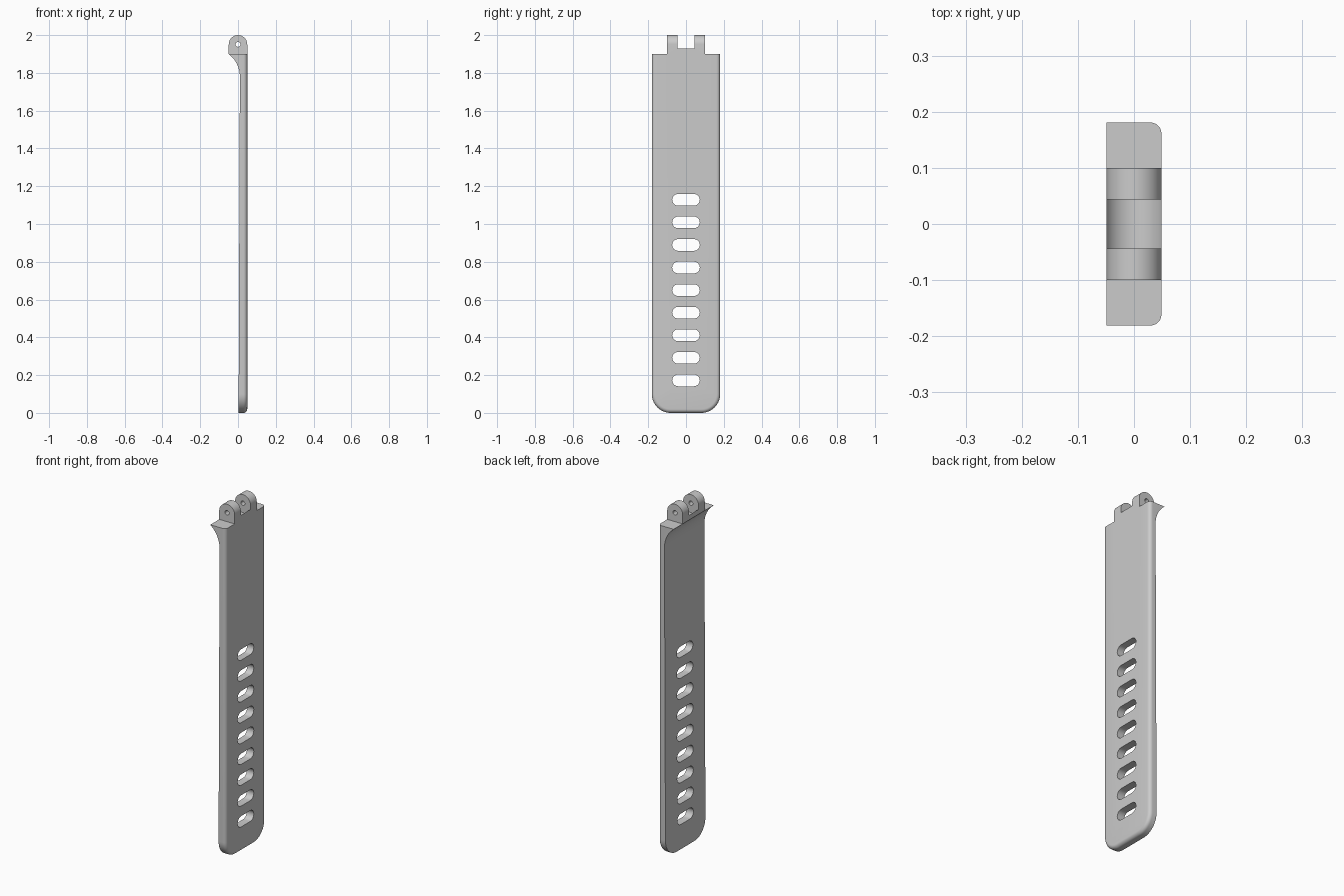
import bpy, bmesh
from math import sin, cos, pi, asin, radians
from mathutils import Vector

cube = bpy.data.objects.get("Cube")
if cube:
    bpy.data.objects.remove(cube, do_unlink=True)

grey = bpy.data.materials.new("strap grey")
grey.use_nodes = True
grey.diffuse_color = (0.6, 0.6, 0.6, 1)
grey.node_tree.nodes["Principled BSDF"].inputs["Base Color"].default_value = (0.6, 0.6, 0.6, 1)

HALF_T, HALF_W = 0.049, 0.181      # half thickness at the hinge, half width
SHOULDER, HINGE_Z = 1.9, 1.951     # top of the band, centre of the hinge


def arc(cx, cy, r, start, end, n):
    """Points on an arc, angles in radians."""
    return [(cx + r * cos(start + (end - start) * i / n),
             cy + r * sin(start + (end - start) * i / n)) for i in range(n + 1)]


def prism(bm, points, axis, lo, hi):
    """Extrude a (horizontal, z) profile along x or y; returns the far cap."""
    place = (lambda h, z: (lo, h, z)) if axis == 'X' else (lambda h, z: (h, lo, z))
    base = bm.faces.new([bm.verts.new(place(h, z)) for h, z in points])
    step = Vector((hi - lo, 0, 0)) if axis == 'X' else Vector((0, hi - lo, 0))
    geom = bmesh.ops.extrude_face_region(bm, geom=[base], use_keep_orig=True)['geom']
    bmesh.ops.translate(bm, vec=step, verts=[g for g in geom if isinstance(g, bmesh.types.BMVert)])
    return next(g for g in geom if isinstance(g, bmesh.types.BMFace))


def finish(name, bm):
    bmesh.ops.recalc_face_normals(bm, faces=bm.faces)
    mesh = bpy.data.meshes.new(name)
    bm.to_mesh(mesh)
    bm.free()
    mesh.materials.append(grey)
    obj = bpy.data.objects.new(name, mesh)
    bpy.context.collection.objects.link(obj)
    return obj


def combine(target, tool, operation):
    """Apply a boolean and discard the tool."""
    tool.hide_render = True
    mod = target.modifiers.new(operation, 'BOOLEAN')
    mod.operation, mod.solver, mod.object = operation, 'EXACT', tool
    bpy.context.view_layer.objects.active = target
    bpy.ops.object.modifier_apply(modifier=mod.name)
    bpy.data.objects.remove(tool, do_unlink=True)


# Band: side profile with a concave flare under the hinge
bm = bmesh.new()
flare = arc(0.01 - 0.15, 1.78, 0.15, 0, asin(0.8), 14)
flare[-1] = (-HALF_T, SHOULDER)
side = [(0.003, -0.05), (HALF_T, -0.05), (HALF_T, SHOULDER)] + flare[::-1]
prism(bm, side, 'Y', -0.3, 0.3)
band = finish("strap_band", bm)

# Band outline: rounded lower corners, outer rim rounded over
bm = bmesh.new()
R = 0.1
outline = (arc(R - HALF_W, R, R, pi, 1.5 * pi, 14) + arc(HALF_W - R, R, R, 1.5 * pi, 2 * pi, 14)
           + [(HALF_W, 2.1), (-HALF_W, 2.1)])
cap = prism(bm, outline, 'X', -0.2, HALF_T)
rim = [e for e in cap.edges if min(v.co.z for v in e.verts) < 2]
bmesh.ops.bevel(bm, geom=rim, offset=0.02, segments=6, profile=0.5, affect='EDGES')
combine(band, finish("outline_tool", bm), 'INTERSECT')

# Hinge block with a round top, its foot sunk into the band
bm = bmesh.new()
prism(bm, [(0.02, 1.87), (HALF_T, SHOULDER)] + arc(0, HINGE_Z, HALF_T, 0, pi, 28)
      + [(-HALF_T, SHOULDER)], 'Y', -0.1, 0.1)
combine(band, finish("hinge_block", bm), 'UNION')

# Round clearance between the two lugs, then the pin hole
for radius, half in ((0.054, 0.044), (0.013, 0.2)):
    bm = bmesh.new()
    prism(bm, arc(0, HINGE_Z, radius, 0, 2 * pi, 40)[:-1], 'Y', -half, half)
    combine(band, finish("hinge_cutter", bm), 'DIFFERENCE')

# Row of adjustment slots
bm = bmesh.new()
for i in range(9):
    z = 0.172 + i * 0.1195
    prism(bm, arc(0.042, z, 0.031, -pi / 2, pi / 2, 12)
          + arc(-0.042, z, 0.031, pi / 2, 1.5 * pi, 12), 'X', -0.1, 0.1)
combine(band, finish("slot_cutter", bm), 'DIFFERENCE')

# Smooth shading with sharp edges kept
bpy.ops.object.select_all(action='DESELECT')
band.select_set(True)
bpy.context.view_layer.objects.active = band
bpy.ops.object.shade_smooth_by_angle(angle=radians(30))
